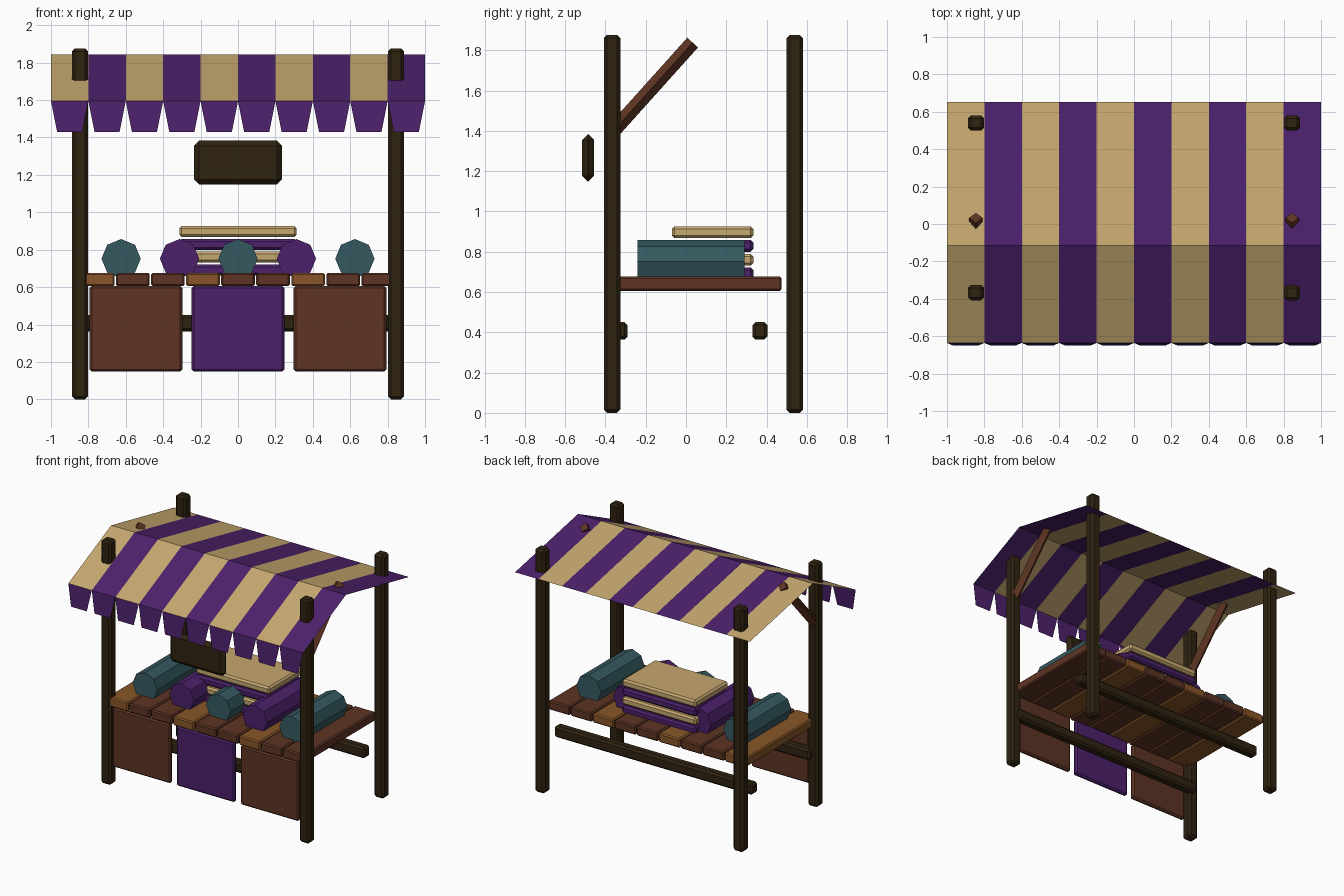
import bpy, bmesh, math
from mathutils import Vector

if "Cube" in bpy.data.objects:
    bpy.data.objects.remove(bpy.data.objects["Cube"])


def material(name, hexcode):
    rgb = [int(hexcode[i:i + 2], 16) / 255 for i in (0, 2, 4)]
    lin = [c / 12.92 if c <= 0.04045 else ((c + 0.055) / 1.055) ** 2.4 for c in rgb]
    m = bpy.data.materials.new(name)
    m.diffuse_color = (*lin, 1)
    m.use_nodes = True
    m.node_tree.nodes["Principled BSDF"].inputs["Base Color"].default_value = m.diffuse_color
    return m


DARK = material("dark_wood", "2F2310")
BROWN = material("brown_wood", "5E3423")
ORANGE = material("light_wood", "885628")
TAN = material("tan_cloth", "C6A86F")
PURPLE = material("purple_cloth", "4C216B")
TEAL = material("teal_cloth", "355960")


def finish(name, bm, mats):
    me = bpy.data.meshes.new(name)
    bm.to_mesh(me)
    bm.free()
    for m in mats:
        me.materials.append(m)
    ob = bpy.data.objects.new(name, me)
    bpy.context.collection.objects.link(ob)
    return ob


def box(name, lo, hi, mat, bevel):
    """Bevelled box between two corners."""
    bm = bmesh.new()
    bmesh.ops.create_cube(bm, size=1)
    for v in bm.verts:
        v.co = Vector([(a + b) / 2 + c * (b - a) for a, b, c in zip(lo, hi, v.co)])
    ob = finish(name, bm, [mat])
    mod = ob.modifiers.new("bevel", 'BEVEL')
    mod.width = bevel
    mod.segments = 1
    return ob


def rod(name, start, end, radius, sides, mat, turn=0.0):
    """Straight prism between two points."""
    start, end = Vector(start), Vector(end)
    axis = end - start
    bm = bmesh.new()
    bmesh.ops.create_cone(bm, cap_ends=True, segments=sides, radius1=radius,
                          radius2=radius, depth=axis.length)
    ob = finish(name, bm, [mat])
    ob.location = (start + end) / 2
    ob.rotation_euler = (math.atan2(-axis.y, axis.z), 0, 0)
    return ob


# Corner posts and roof braces
for side, x in (("left", -0.845), ("right", 0.845)):
    for end, y in (("front", -0.367), ("back", 0.54)):
        box(f"{side}_{end}_post", (x - 0.043, y - 0.041, 0), (x + 0.043, y + 0.041, 1.876), DARK, 0.016)
    rod(f"{side}_roof_brace", (x, -0.365, 1.395), (x, 0.033, 1.838), 0.036, 4, BROWN)

# Long rails under the counter
for end, y in (("front", -0.327), ("back", 0.367)):
    box(f"{end}_rail", (-0.845, y - 0.037, 0.364), (0.845, y + 0.037, 0.45), DARK, 0.015)

# Counter boards, every third one lighter
for i in range(9):
    x = (i - 4) * 0.1875
    box(f"counter_board_{i + 1}", (x - 0.09, -0.4, 0.605), (x + 0.09, 0.475, 0.676),
        BROWN if i % 3 else ORANGE, 0.009)

# Front panels
for name, x, mat in (("left", -0.545, BROWN), ("middle", 0, PURPLE), ("right", 0.545, BROWN)):
    box(f"{name}_front_panel", (x - 0.248, -0.4, 0.148), (x + 0.248, -0.365, 0.606), mat, 0.012)

# Hanging sign board
box("sign_board", (-0.235, -0.515, 1.148), (0.235, -0.457, 1.383), DARK, 0.0275)

# Cloth rolls lying front to back
for i in range(5):
    x = (i - 2) * 0.3125
    rod(f"cloth_roll_{i + 1}", (x, -0.24, 0.752), (x, 0.29, 0.752), 0.105, 8, PURPLE if i % 2 else TEAL)

# Stack of folded cloth
for i in range(4):
    z = 0.692 + i * 0.0683
    box(f"folded_cloth_{i + 1}", (-0.314, -0.07, z - 0.029), (0.314, 0.334, z + 0.029),
        TAN if i % 2 else PURPLE, 0.013)

# Striped awning sheet with two folds
profile = [(-0.636, 1.595), (-0.115, 1.843), (0.652, 1.687)]
bm = bmesh.new()
rows = [[bm.verts.new((-1 + 0.2 * i, y, z)) for i in range(11)] for y, z in profile]
for a, b in zip(rows, rows[1:]):
    for i in range(10):
        f = bm.faces.new((a[i], a[i + 1], b[i + 1], b[i]))
        f.material_index = i % 2
finish("awning", bm, [TAN, PURPLE])

# Valance flaps along the front edge
bm = bmesh.new()
for i in range(10):
    x = -0.9 + 0.2 * i
    pts = ((-0.067, -0.65, 1.43), (0.067, -0.65, 1.43), (0.1, -0.636, 1.595), (-0.1, -0.636, 1.595))
    bm.faces.new([bm.verts.new((x + dx, y, z)) for dx, y, z in pts])
finish("valance", bm, [PURPLE])
